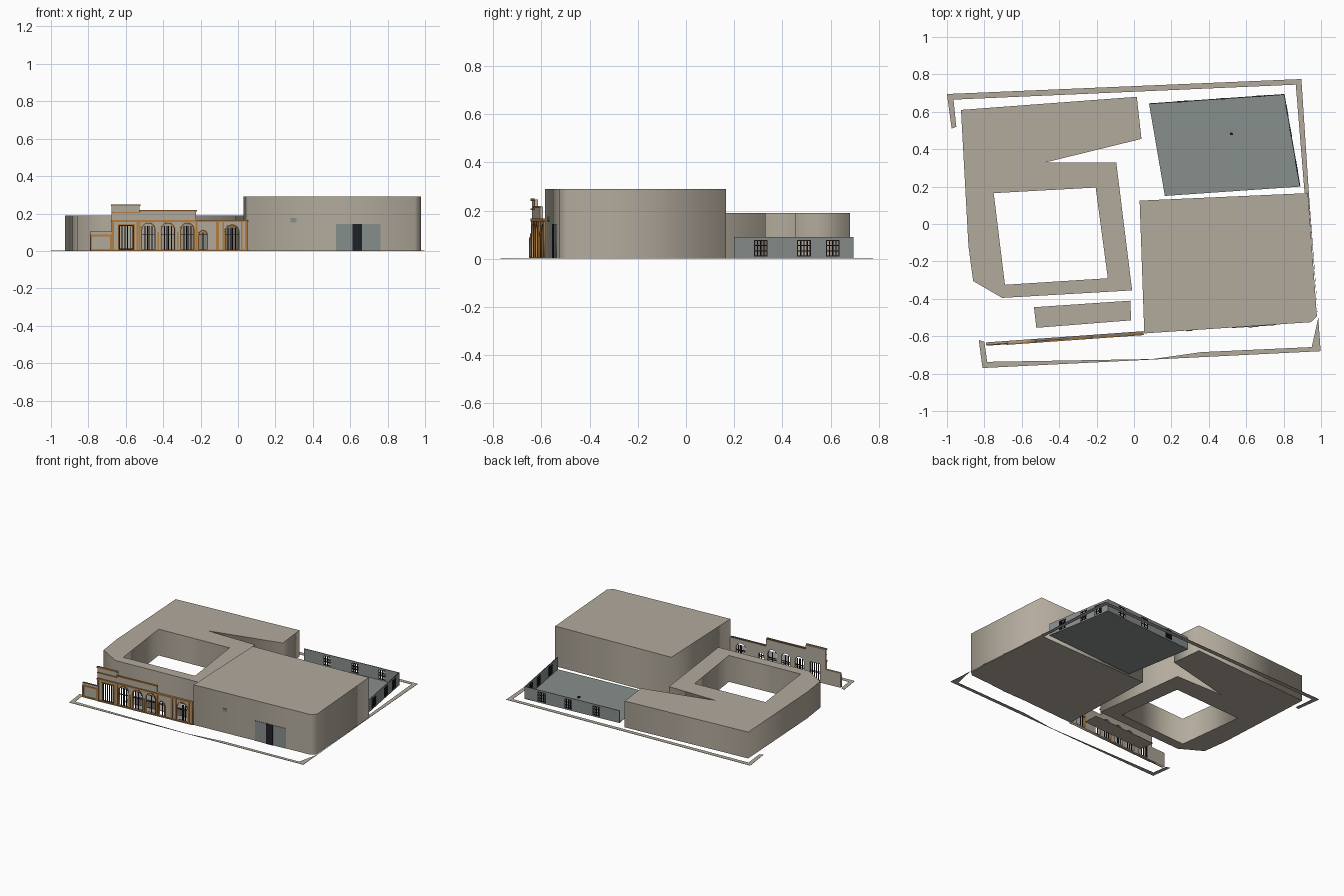
import bpy, math
from mathutils import Matrix, Vector

if "Cube" in bpy.data.objects:
    bpy.data.objects.remove(bpy.data.objects["Cube"])


def material(name, rgb):
    m = bpy.data.materials.new(name)
    m.diffuse_color = (*rgb, 1)
    m.use_nodes = True
    m.node_tree.nodes["Principled BSDF"].inputs["Base Color"].default_value = m.diffuse_color
    return m


STONE = material("warm stone", (0.45, 0.405, 0.335))
SLATE = material("grey green", (0.245, 0.275, 0.26))
OCHRE = material("ochre trim", (0.46, 0.21, 0.05))
BLACK = material("black metal", (0.015, 0.015, 0.022))


def plate(name, loops, lo, hi, mat, frame=Matrix()):
    """Extrude an outline with holes from lo to hi along the frame's third axis."""
    cu = bpy.data.curves.new(name, 'CURVE')
    cu.dimensions, cu.fill_mode = '2D', 'BOTH'
    cu.extrude = (hi - lo) / 2
    for loop in loops:
        s = cu.splines.new('POLY')
        s.points.add(len(loop) - 1)
        for p, (x, y) in zip(s.points, loop):
            p.co = (x, y, 0, 1)
        s.use_cyclic_u = True
    tmp = bpy.data.objects.new(name + "_tmp", cu)
    bpy.context.collection.objects.link(tmp)
    deps = bpy.context.evaluated_depsgraph_get()
    me = bpy.data.meshes.new_from_object(tmp.evaluated_get(deps))
    bpy.data.objects.remove(tmp)
    me.transform(frame @ Matrix.Translation((0, 0, (lo + hi) / 2)))
    me.materials.clear()
    me.materials.append(mat)
    ob = bpy.data.objects.new(name, me)
    bpy.context.collection.objects.link(ob)
    return ob


def wall_frame(a, b):
    """Frame of an upright wall: along the wall, up, outward."""
    d = Vector((b[0] - a[0], b[1] - a[1], 0)).normalized()
    n = d.cross(Vector((0, 0, 1)))
    m = Matrix((d, Vector((0, 0, 1)), n)).transposed().to_4x4()
    m.translation = (a[0], a[1], 0)
    return m


def rect(u0, u1, v0, v1):
    return [(u0, v0), (u1, v0), (u1, v1), (u0, v1)]


def arch(c, r, v0, top):
    pts = [(c - r, v0), (c + r, v0)]
    return pts + [(c + r * math.cos(math.pi * i / 12), top - r + r * math.sin(math.pi * i / 12))
                  for i in range(13)]


def grille(name, u0, u1, v0, v1, cols, rows, bar, lo, hi, frame):
    w, h = (u1 - u0 - bar) / cols, (v1 - v0 - bar) / rows
    holes = [rect(u0 + bar + i * w, u0 + (i + 1) * w, v0 + bar + j * h, v0 + (j + 1) * h)
             for i in range(cols) for j in range(rows)]
    plate(name, [rect(u0, u1, v0, v1)] + holes, lo, hi, BLACK, frame)


# Courtyard building
plate("courtyard_building", [
    [(-.925, .61), (.015, .68), (.04, .455), (-.47, .33), (-.095, .33), (-.01, -.355),
     (-.705, -.395), (-.86, -.305), (-.885, -.12)],
    [(-.75, .165), (-.205, .195), (-.14, -.29), (-.69, -.325)]], 0, .19, STONE)

# Main hall
plate("main_hall", [[(.03, .125), (.93, .165), (.978, -.495), (.945, -.525), (.055, -.585)]],
      0, .29, STONE)
hall = wall_frame((.055, -.585), (.945, -.525))
plate("entrance_panel", [rect(.47, .707, 0, .145)], -.002, .003, SLATE, hall)
plate("entrance_door", [rect(.558, .608, 0, .145)], 0, .006, BLACK, hall)
plate("wall_sign", [rect(.225, .257, .153, .175)], 0, .004, SLATE, hall)

# Walled yard at the back right: floor, two thin walls, barred windows
plate("yard_floor", [[(.08, .645), (.805, .695), (.89, .2), (.165, .15)]], 0, .003, SLATE)
plate("yard_post", [arch(.52, .008, .475, .49)], 0, .012, BLACK)
right = wall_frame((.89, .2), (.805, .695))
back = wall_frame((.805, .695), (.08, .645))
for label, frame, length, centres in (("right", right, .502, (.112, .294, .415)),
                                      ("back", back, .727, (.13, .335, .55))):
    holes = [rect(c - .028, c + .028, .01, .077) for c in centres]
    plate(label + "_yard_wall", [rect(0, length, 0, .09)] + holes, -.005, 0, SLATE, frame)
    for c in centres:
        grille(label + "_yard_window", c - .029, c + .029, .009, .078, 4, 3, .004,
               -.006, .001, frame)

# Ground curbs around the site and the loose floor strip
plate("back_curb", [[(-1, .695), (.895, .775), (.935, .165), (.912, .165), (.865, .745),
                     (-.965, .665), (-.95, .52), (-.975, .51)]], 0, .002, STONE)
plate("front_curb", [[(.935, .165), (.998, -.68), (-.81, -.77), (-.83, -.62), (-.80, -.63),
                      (-.785, -.737), (.1, -.722), (.36, -.685), (.95, -.658), (.968, -.58),
                      (.985, -.5), (.93, .165)]], 0, .002, STONE)
plate("floor_strip", [[(-.535, -.445), (-.02, -.41), (-.015, -.515), (-.522, -.555)]],
      0, .002, STONE)

# Arcade facade: u runs from its left end
fac = wall_frame((-.79, -.647), (.052, -.587))
END = .844
ARCHES = [(.312, .034, .148), (.417, .034, .148), (.521, .034, .148),
          (.605, .021, .108), (.76, .036, .138)]
DOOR = (.155, .232, .008, .136)
outline = [(0, 0), (END, 0), (END, .165), (.568, .165), (.568, .216), (.265, .216),
           (.265, .246), (.115, .246), (.115, .105), (0, .105)]
openings = [rect(*DOOR)] + [arch(c, r, .008, t) for c, r, t in ARCHES]
plate("arcade_wall", [outline] + openings, -.014, 0, STONE, fac)

# Arch surrounds and their black bars
for c, r, t in ARCHES:
    plate("arch_trim", [arch(c, r + .006, .002, t + .006), arch(c, r, .008, t)],
          -.012, .004, OCHRE, fac)
    bars = (-.55, -.12, .12, .55) if r > .03 else (0,)
    for k in bars:
        plate("arch_bar", [rect(c + k * r - .0025, c + k * r + .0025, .008, t - r * .45)],
              -.010, -.005, BLACK, fac)
    plate("arch_rail", [rect(c - r, c + r, .084, .089)], -.010, -.005, BLACK, fac)
plate("door_trim", [rect(.148, .239, .002, .143), rect(*DOOR)], -.012, .004, OCHRE, fac)
grille("door_bars", *DOOR, 5, 1, .004, -.010, -.005, fac)

# Low side wall border, pilasters and cornices
plate("side_wall_trim", [rect(0, .115, 0, .088), rect(.01, .105, .01, .078)],
      0, .004, OCHRE, fac)
for u, w, t in ((.12, .012, .16), (.252, .01, .16), (.265, .008, .16), (.364, .006, .1),
                (.469, .006, .1), (.57, .01, .16), (.682, .014, .155), (.712, .008, .155),
                (.812, .008, .155), (.836, .014, .16)):
    plate("pilaster", [rect(u - w / 2, u + w / 2, 0, t)], 0, .005, OCHRE, fac)
for u0, u1, v0, v1 in ((.112, END, .155, .166), (.115, .265, .202, .208), (.112, .268, .24, .249),
                       (.265, .572, .211, .219), (.115, END, 0, .008)):
    plate("cornice", [rect(u0, u1, v0, v1)], -.002, .007, OCHRE, fac)
